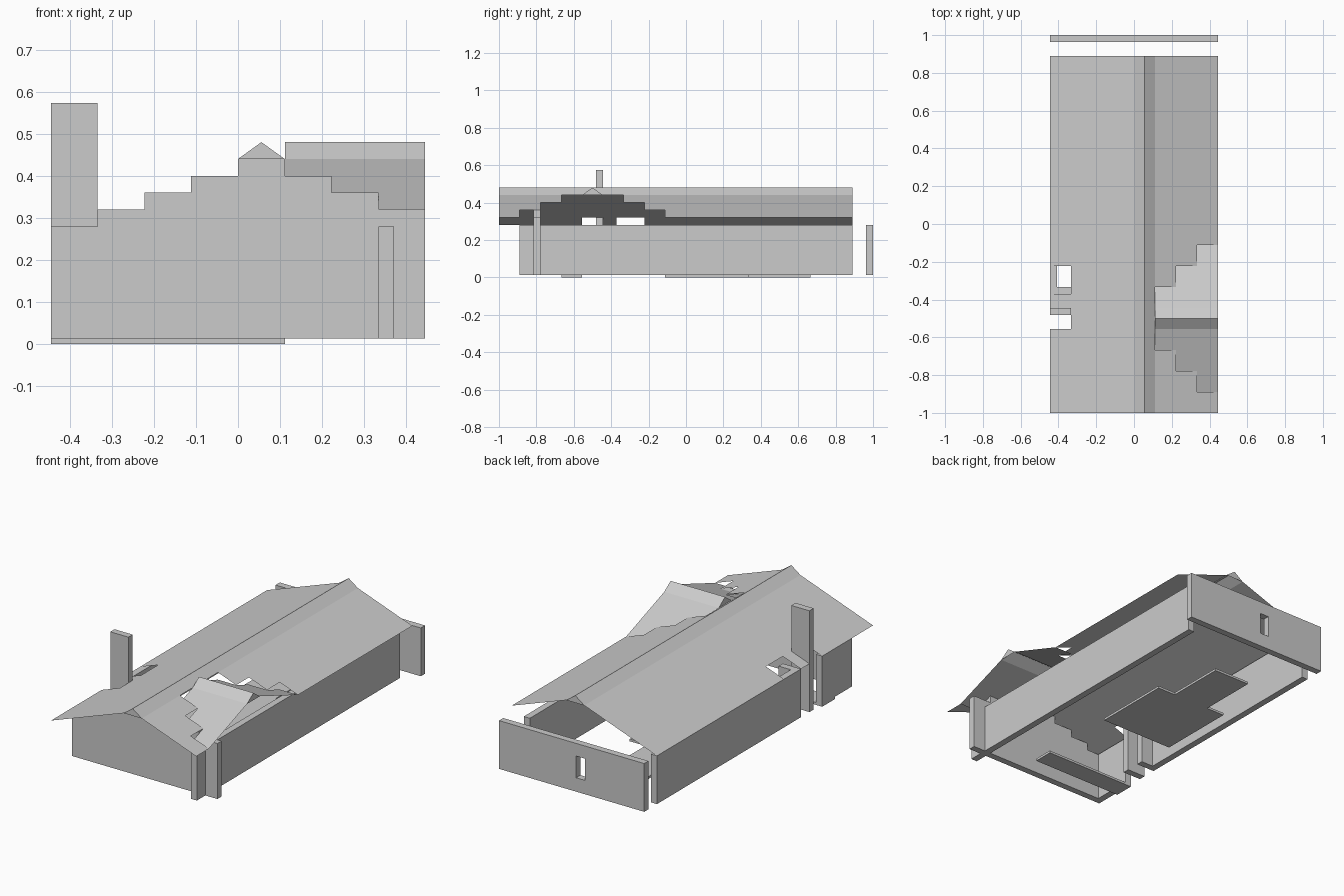
import bpy

if "Cube" in bpy.data.objects:
    bpy.data.objects.remove(bpy.data.objects["Cube"])

U = 1 / 9          # grid cell
T = U / 3          # wall thickness
Z0, WALL = 0.013, 0.28
STEP = 0.04        # roof rise per cell


def mesh(name, verts, faces):
    me = bpy.data.meshes.new(name)
    me.from_pydata(verts, [], faces)
    me.update()
    ob = bpy.data.objects.new(name, me)
    bpy.context.collection.objects.link(ob)
    return ob


def prism(name, pts, place, a, b):
    """Extrude a 2D outline between a and b; place maps (u, v, depth) to xyz."""
    n = len(pts)
    verts = [place(u, v, d) for d in (a, b) for u, v in pts]
    faces = [tuple(range(n))[::-1], tuple(range(n, 2 * n))]
    faces += [(i, (i + 1) % n, n + (i + 1) % n, n + i) for i in range(n)]
    return mesh(name, verts, faces)


def box(name, x0, x1, y0, y1, z0=Z0, z1=WALL):
    pts = [(x0, y0), (x1, y0), (x1, y1), (x0, y1)]
    return prism(name, pts, lambda u, v, d: (u, v, d), z0, z1)


def sheets(name, quads):
    verts = [v for q in quads for v in q]
    faces, i = [], 0
    for q in quads:
        faces.append(tuple(range(i, i + len(q))))
        i += len(q)
    return mesh(name, verts, faces)


def along_y(x0, z0, x1, z1, y0, y1):
    return [(x0, y0, z0), (x1, y0, z1), (x1, y1, z1), (x0, y1, z0)]


# Long walls, crossing at the front right corner
box("right_wall", 3 * U, 3 * U + T, -8 * U, 8 * U)
box("left_wall_rear", -4 * U, -4 * U + T, -3 * U, 8 * U)
box("left_wall_front", -4 * U, -4 * U + T, -7 * U, -5 * U)
box("recess_wall", -4 * U, -3 * U, -3 * U - T, -3 * U)

# Chimney slab
box("chimney", -4 * U, -3 * U, -4 * U - T, -4 * U, Z0, 0.573)

# Front gable wall with stepped top
heights = [0, 1, 2, 3, 4, 3, 2, 1]
outline = [(-4 * U, Z0), (4 * U, Z0)]
for i in range(7, -1, -1):
    z = WALL + heights[i] * STEP
    outline += [((i - 3) * U, z), ((i - 4) * U, z)]
prism("front_gable_wall", outline, lambda u, v, d: (u, d, v), -7 * U - T, -7 * U)

# Back wall pieces around the small window
wx0, wx1, wz0, wz1 = -0.083, -0.028, 0.09, 0.21
y0, y1 = 9 * U - T, 9 * U
box("back_wall_left", -4 * U, wx0, y0, y1)
box("back_wall_right", wx1, 4 * U, y0, y1)
box("back_wall_sill", wx0, wx1, y0, y1, Z0, wz0)
box("back_wall_lintel", wx0, wx1, y0, y1, wz1, WALL)

# Floor plates
box("porch_floor", -4 * U, U, -6 * U, -5 * U, 0, Z0)
tee = [(-3, -1), (1, -1), (1, 3), (0, 3), (0, 6), (-2, 6), (-2, 3), (-3, 3)]
prism("room_floor", [(x * U, y * U) for x, y in tee], lambda u, v, d: (u, v, d), 0, Z0)

# Main roof: left slope with two holes at the eave
F, B = -9 * U, 8 * U
TOP = 0.44
left = [along_y(-3 * U, 0.32, 0, TOP, F, B)]
for a, b in ((F, -5 * U), (-4 * U, -3 * U - T), (-2 * U, B)):
    left.append(along_y(-4 * U, 0.28, -3 * U, 0.32, a, b))
sheets("roof_left", left)

# Main roof: right slope with a stepped opening for the dormer
right = []
for k in range(3):
    xa, xb = (1 + k) * U, (2 + k) * U
    za, zb = TOP - k * STEP, TOP - (k + 1) * STEP
    for a, b in ((F, -(6 + k) * U), (-(3 - k) * U, B)):
        right.append(along_y(xa, za, xb, zb, a, b))
sheets("roof_right", right)

# Steeper ridge cap with closed ends
PEAK, xm = 0.48, U / 2
cap = [along_y(0, TOP, xm, PEAK, F, B), along_y(xm, PEAK, U, TOP, F, B)]
cap += [[(0, y, TOP), (U, y, TOP), (xm, y, PEAK)] for y in (F, B)]
sheets("roof_ridge", cap)

# Dormer slopes, mirrored about its ridge line
YC = -4.5 * U
dormer = []
for s in (-1, 1):
    for k in range(3):
        ya, yb = YC + s * (0.5 + k) * U, YC + s * (1.5 + k) * U
        za, zb = TOP - k * STEP, TOP - (k + 1) * STEP
        xa, xb = (1 + k) * U, 4 * U
        q = [(xa, ya, za), (xa, yb, zb), (xb, yb, zb), (xb, ya, za)]
        dormer.append(q if s < 0 else q[::-1])
sheets("dormer_slopes", dormer)

# Dormer ridge cap
xa, xb = U, 4 * U
ridge = []
for s in (-1, 1):
    y = YC + s * U / 2
    q = [(xa, YC, PEAK), (xa, y, TOP), (xb, y, TOP), (xb, YC, PEAK)]
    ridge.append(q if s < 0 else q[::-1])
ridge += [[(x, YC - U / 2, TOP), (x, YC + U / 2, TOP), (x, YC, PEAK)] for x in (xa, xb)]
sheets("dormer_ridge", ridge)
